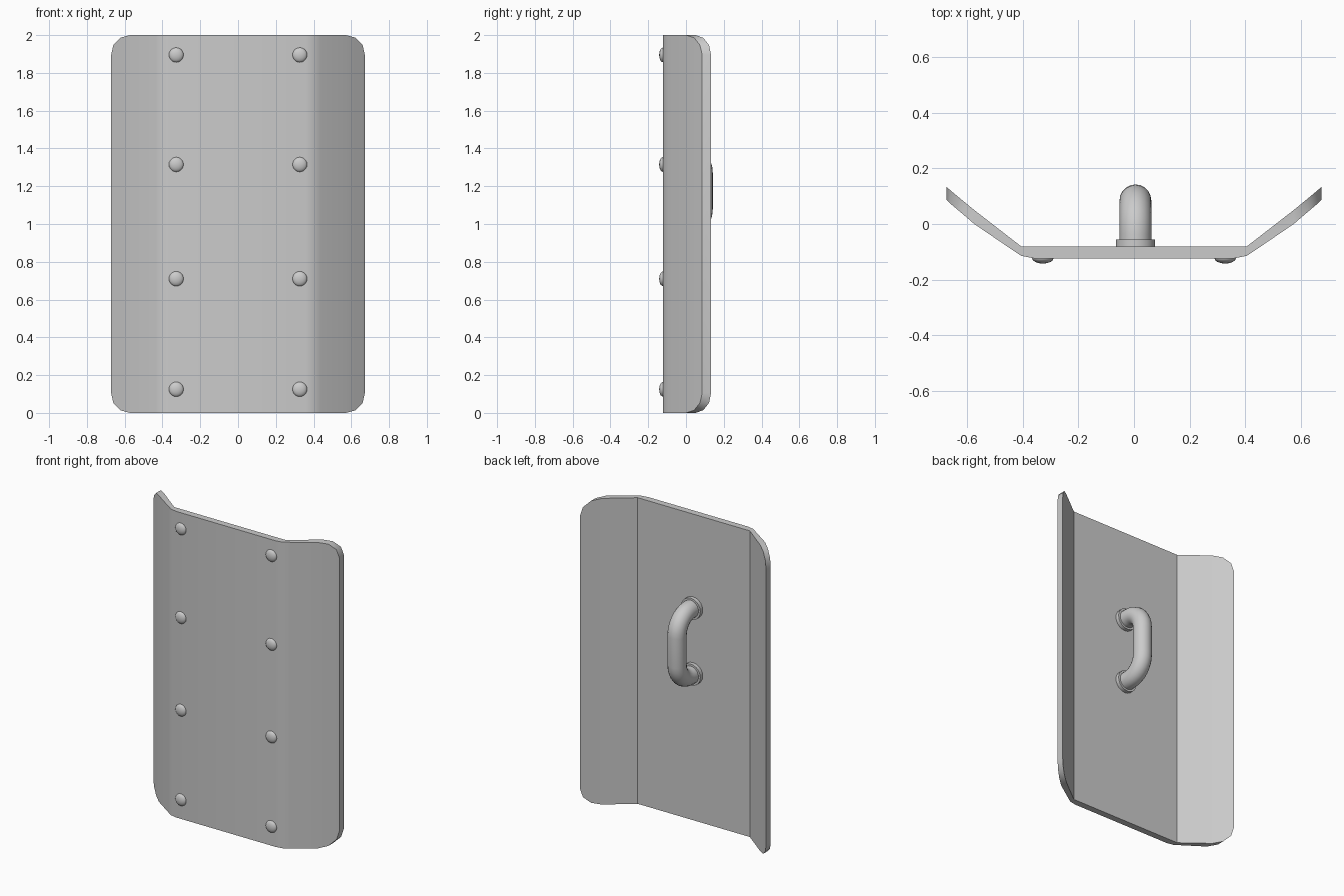
import bpy, bmesh, math

if "Cube" in bpy.data.objects:
    bpy.data.objects.remove(bpy.data.objects["Cube"])

def smooth(ob, angle=33):
    bpy.ops.object.select_all(action='DESELECT')
    ob.select_set(True)
    bpy.context.view_layer.objects.active = ob
    bpy.ops.object.shade_smooth_by_angle(angle=math.radians(angle))

def add_mesh(name, bm):
    bmesh.ops.recalc_face_normals(bm, faces=bm.faces)
    me = bpy.data.meshes.new(name)
    bm.to_mesh(me)
    bm.free()
    ob = bpy.data.objects.new(name, me)
    bpy.context.collection.objects.link(ob)
    smooth(ob)
    return ob

# Bent plate: columns of (x, front y, back y, z inset of the rounded corner)
half = [(0.36, -0.123, -0.08, 0), (0.405, -0.114, -0.08, 0),
        (0.435, -0.094, -0.057, 0), (0.573, 0.0, 0.05, 0),
        (0.623, 0.043, 0.091, 0.014), (0.66, 0.074, 0.122, 0.053),
        (0.672, 0.086, 0.133, 0.106)]
cols = [(-x, f, b, i) for x, f, b, i in reversed(half)] + half
bm = bmesh.new()
rings = [[bm.verts.new(p) for p in ((x, f, i), (x, f, 2 - i), (x, b, 2 - i), (x, b, i))]
         for x, f, b, i in cols]
for r, s in zip(rings, rings[1:]):
    for k in range(4):
        n = (k + 1) % 4
        bm.faces.new((r[k], r[n], s[n], s[k]))
bm.faces.new(rings[0])
bm.faces.new(rings[-1])
add_mesh("shield_plate", bm)

# Domed rivets in two columns on the front
for x in (-0.327, 0.327):
    for z in (0.125, 0.71, 1.315, 1.895):
        bpy.ops.mesh.primitive_uv_sphere_add(segments=16, ring_count=10, radius=1,
                                             location=(x, -0.122, z))
        ob = bpy.context.object
        ob.name = "rivet"
        ob.scale = (0.039, 0.02, 0.039)
        smooth(ob)

# Handle: tube swept along a rounded U path
HX, Z0, Z1, Y0, Y1, R, BEND = 0.005, 0.96, 1.39, -0.08, 0.085, 0.057, 0.12
path = [(Y0, Z0, 0.0)]
for i in range(9):
    a = math.pi / 2 * i / 8
    path.append((Y1 - BEND + BEND * math.sin(a), Z0 + BEND - BEND * math.cos(a), a))
path += [(y, Z0 + Z1 - z, math.pi - a) for y, z, a in reversed(path)]
bm = bmesh.new()
N = 20
rings = []
for y, z, a in path:
    ring = []
    for k in range(N):
        t = 2 * math.pi * k / N
        u = R * math.sin(t)
        ring.append(bm.verts.new((HX + R * math.cos(t), y - u * math.sin(a), z + u * math.cos(a))))
    rings.append(ring)
for r, s in zip(rings, rings[1:]):
    for k in range(N):
        n = (k + 1) % N
        bm.faces.new((r[k], r[n], s[n], s[k]))
bm.faces.new(rings[0])
bm.faces.new(rings[-1])
add_mesh("handle", bm)

# Round flanges where the handle meets the plate
for z in (Z0, Z1):
    bpy.ops.mesh.primitive_cylinder_add(vertices=20, radius=0.07, depth=0.03,
                                        location=(HX, -0.07, z),
                                        rotation=(math.pi / 2, 0, 0))
    bpy.context.object.name = "handle_flange"
    smooth(bpy.context.object)
